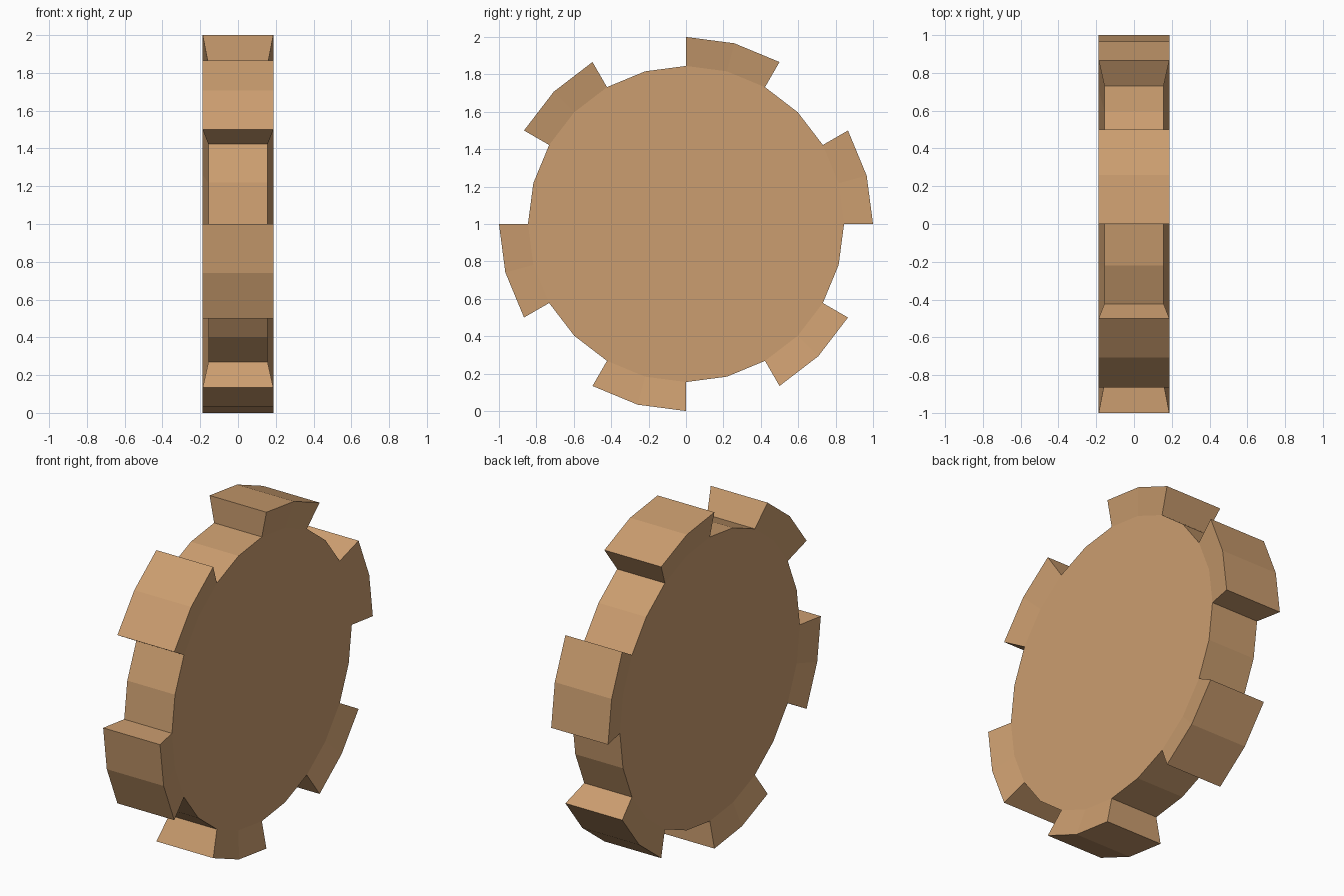
import bpy, bmesh, math

if "Cube" in bpy.data.objects:
    bpy.data.objects.remove(bpy.data.objects["Cube"])

SIDES = 24            # rim segments
ROOT_R, TIP_R = 0.845, 1.0
ROOT_W, TIP_W = 0.157, 0.187   # half widths, teeth flare outward

mat = bpy.data.materials.new("wood")
mat.diffuse_color = (0.60, 0.34, 0.16, 1)
mat.use_nodes = True
mat.node_tree.nodes["Principled BSDF"].inputs["Base Color"].default_value = mat.diffuse_color

bm = bmesh.new()


def ring(radius, x):
    pts = [2 * math.pi * i / SIDES for i in range(SIDES)]
    return [bm.verts.new((x, radius * math.cos(a), 1 + radius * math.sin(a))) for a in pts]


# Round flat disc
left, right = ring(ROOT_R, -ROOT_W), ring(ROOT_R, ROOT_W)
bm.faces.new(left)
bm.faces.new(right)
tip_left, tip_right = ring(TIP_R, -TIP_W), ring(TIP_R, TIP_W)

# Rim: two tooth segments, then two gap segments, repeated six times
for i in range(SIDES):
    j = (i + 1) % SIDES
    if i % 4 < 2:
        bm.faces.new((tip_left[i], tip_left[j], tip_right[j], tip_right[i]))
        bm.faces.new((left[i], left[j], tip_left[j], tip_left[i]))
        bm.faces.new((right[i], right[j], tip_right[j], tip_right[i]))
    else:
        bm.faces.new((left[i], left[j], right[j], right[i]))
    # End walls of the teeth
    if i % 4 in (0, 2):
        bm.faces.new((left[i], tip_left[i], tip_right[i], right[i]))

# Remove the unused tip points in the gaps
bmesh.ops.delete(bm, geom=[v for v in bm.verts if not v.link_faces], context='VERTS')
bmesh.ops.recalc_face_normals(bm, faces=bm.faces)

mesh = bpy.data.meshes.new("gear_wheel")
bm.to_mesh(mesh)
bm.free()
mesh.materials.append(mat)
gear = bpy.data.objects.new("gear_wheel", mesh)
bpy.context.collection.objects.link(gear)
